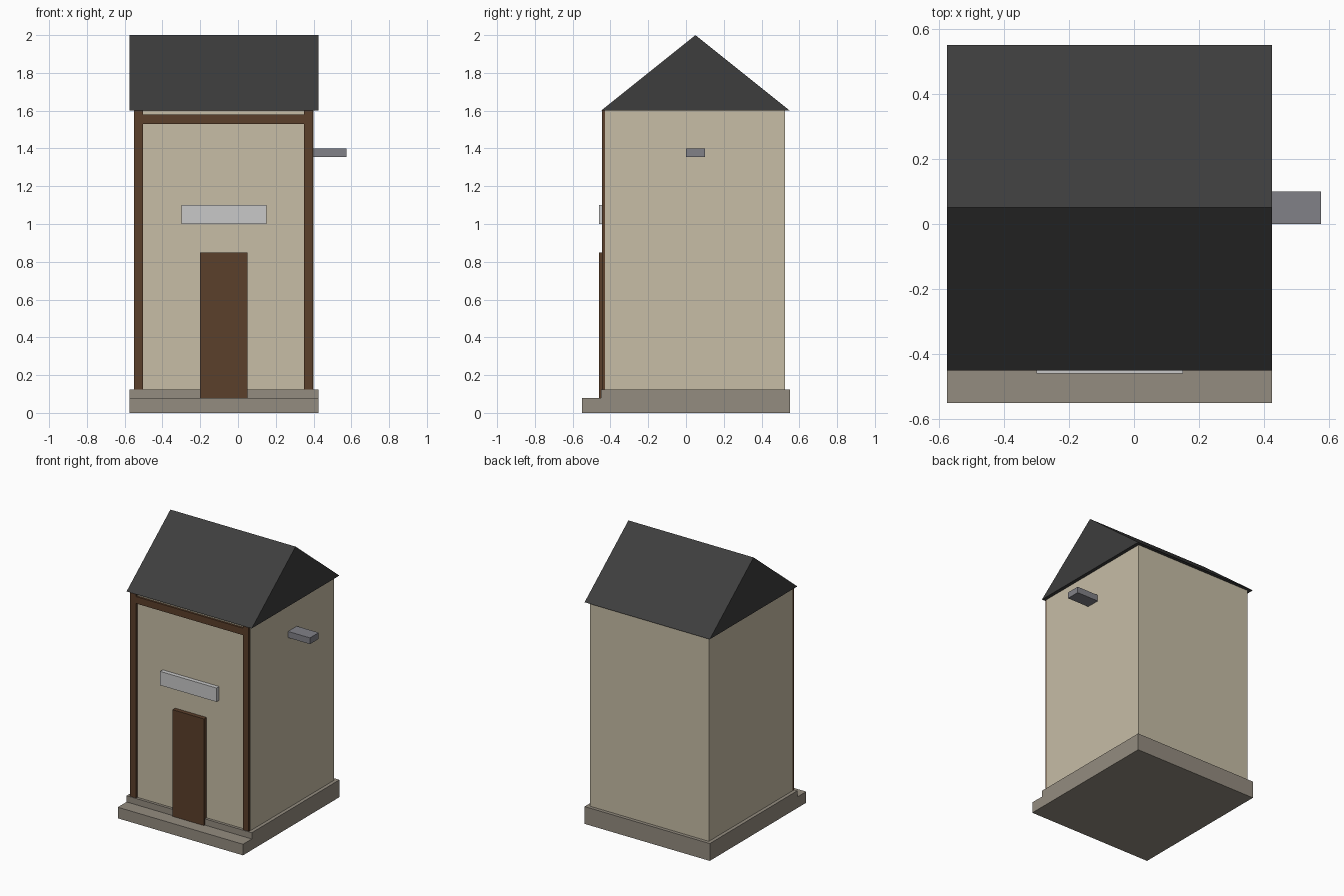
import bpy, bmesh

if "Cube" in bpy.data.objects:
    bpy.data.objects.remove(bpy.data.objects["Cube"])


def material(name, rgb):
    m = bpy.data.materials.new(name)
    m.diffuse_color = (*rgb, 1)
    m.use_nodes = True
    m.node_tree.nodes["Principled BSDF"].inputs["Base Color"].default_value = m.diffuse_color
    return m


plaster = material("cream plaster", (0.57, 0.51, 0.38))
timber = material("dark brown timber", (0.104, 0.05, 0.024))
slate = material("charcoal slate", (0.047, 0.047, 0.047))
stone = material("grey stone", (0.296, 0.262, 0.215))
board = material("pale grey board", (0.58, 0.58, 0.58))
metal = material("blue grey metal", (0.22, 0.22, 0.245))


def prism(name, profile, x0, x1, mat):
    """Extrude a (y, z) profile along x."""
    bm = bmesh.new()
    face = bm.faces.new([bm.verts.new((x0, y, z)) for y, z in profile])
    ext = bmesh.ops.extrude_face_region(bm, geom=[face])["geom"]
    verts = [v for v in ext if isinstance(v, bmesh.types.BMVert)]
    bmesh.ops.translate(bm, verts=verts, vec=(x1 - x0, 0, 0))
    bmesh.ops.recalc_face_normals(bm, faces=bm.faces)
    mesh = bpy.data.meshes.new(name)
    bm.to_mesh(mesh)
    bm.free()
    mesh.materials.append(mat)
    ob = bpy.data.objects.new(name, mesh)
    bpy.context.collection.objects.link(ob)
    return ob


def box(name, x, y, z, mat):
    return prism(name, [(y[0], z[0]), (y[1], z[0]), (y[1], z[1]), (y[0], z[1])], *x, mat)


# Stone base with a lower step along the front
prism("foundation_with_step",
      [(-0.55, 0), (0.55, 0), (0.55, 0.125), (-0.45, 0.125), (-0.45, 0.08), (-0.55, 0.08)],
      -0.575, 0.425, stone)

# Walls, sunk slightly into the base
box("walls", (-0.55, 0.40), (-0.43, 0.525), (0.05, 1.61), plaster)

# Gable roof with its ridge along x
prism("roof", [(-0.45, 1.6), (0.55, 1.6), (0.05, 2.0)], -0.575, 0.425, slate)

# Timber framing on the front wall
for side, x in (("left", -0.55), ("right", 0.35)):
    box(f"corner_post_{side}", (x, x + 0.047), (-0.445, -0.425), (0.12, 1.602), timber)
box("top_beam", (-0.503, 0.35), (-0.445, -0.425), (1.53, 1.58), timber)

# Door, blank sign board and side bracket
box("door", (-0.20, 0.05), (-0.46, -0.42), (0.08, 0.85), timber)
box("sign_board", (-0.30, 0.15), (-0.46, -0.42), (1.0, 1.1), board)
box("side_bracket", (0.39, 0.575), (0.0, 0.10), (1.355, 1.40), metal)
